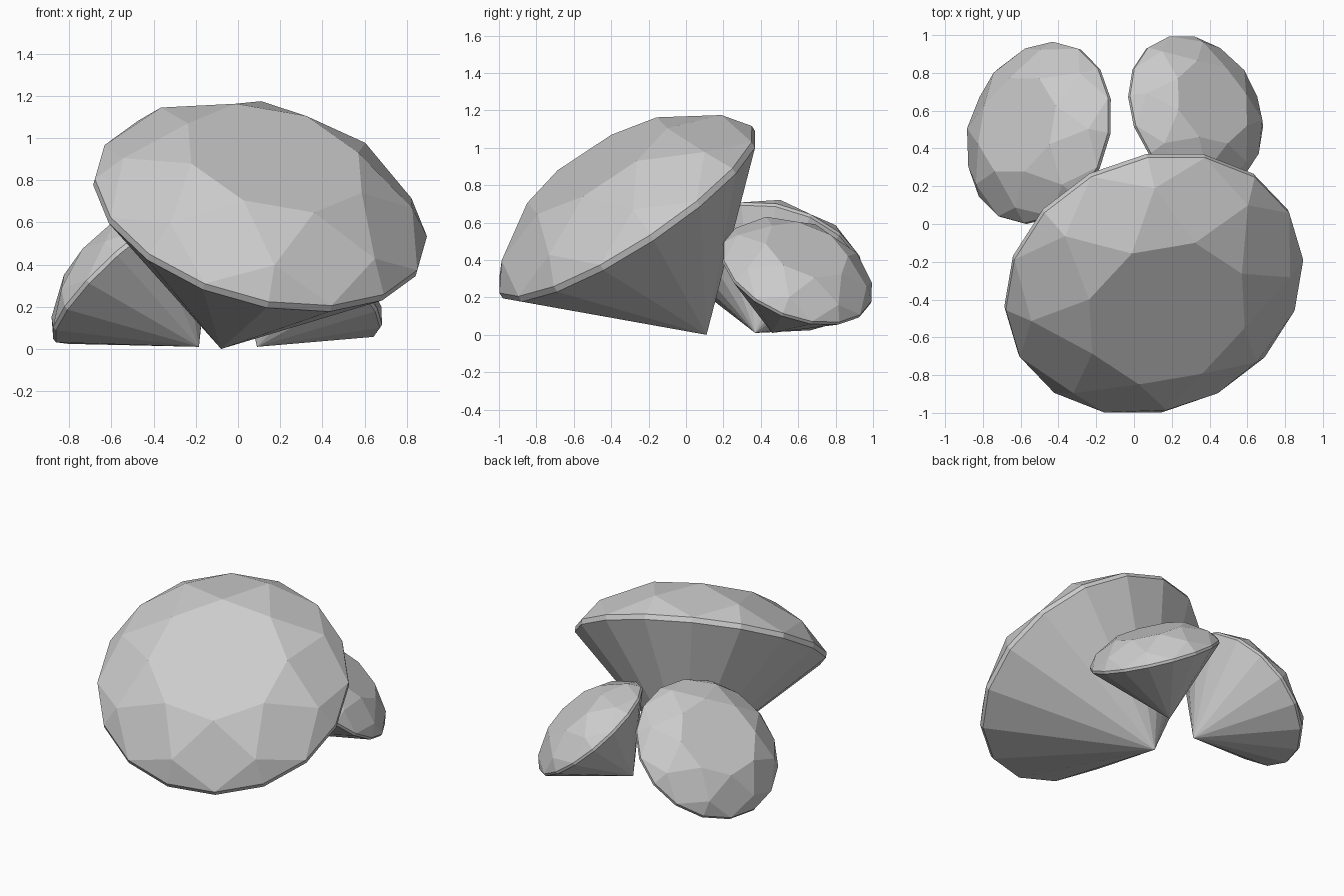
import bpy, bmesh, math
from mathutils import Vector

if "Cube" in bpy.data.objects:
    bpy.data.objects.remove(bpy.data.objects["Cube"])


def cut_gem(name, tip, axis, table_dir, scale):
    """Brilliant-cut gem standing on its tip, leaning along axis."""
    n = Vector(axis).normalized()
    u = Vector(table_dir)
    u = (u - n * u.dot(n)).normalized()
    v = n.cross(u)
    bm = bmesh.new()

    def ring(count, radius, height, shift=0.0):
        verts = []
        for i in range(count):
            a = 2 * math.pi * (i + shift) / count
            p = n * height + (u * math.cos(a) + v * math.sin(a)) * radius
            verts.append(bm.verts.new(Vector(tip) + p * scale))
        return verts

    culet = bm.verts.new(tip)
    low = ring(16, 0.81, 0.785)
    high = ring(16, 0.81, 0.82)
    star = ring(8, 0.705, 0.962, 0.5)
    table = ring(8, 0.45, 1.107)

    # pavilion and thin girdle
    for i in range(16):
        j = (i + 1) % 16
        bm.faces.new((culet, low[j], low[i]))
        bm.faces.new((low[i], low[j], high[j], high[i]))
    # crown: star facets, kites and upper girdle facets
    for i in range(8):
        j = (i + 1) % 8
        bm.faces.new((table[i], star[i], table[j]))
        bm.faces.new((table[i], star[i - 1], high[2 * i], star[i]))
        bm.faces.new((star[i], high[2 * i], high[2 * i + 1]))
        bm.faces.new((star[i], high[2 * i + 1], high[(2 * i + 2) % 16]))
    bm.faces.new(table)
    bmesh.ops.recalc_face_normals(bm, faces=bm.faces[:])
    mesh = bpy.data.meshes.new(name)
    bm.to_mesh(mesh)
    bm.free()
    bpy.context.collection.objects.link(bpy.data.objects.new(name, mesh))


# one large gem in front, two smaller ones behind
cut_gem("large_gem", (-0.08, 0.11, 0.0), (0.230, -0.528, 0.817), (0.385, 0.205, 0.025), 1.0)
cut_gem("left_gem", (-0.185, 0.37, 0.01), (-0.645, 0.23, 0.729), (-0.04, 0.25, -0.114), 0.609)
cut_gem("right_gem", (0.09, 0.46, 0.01), (0.56, 0.32, 0.764), (-0.175, 0.12, 0.078), 0.525)
